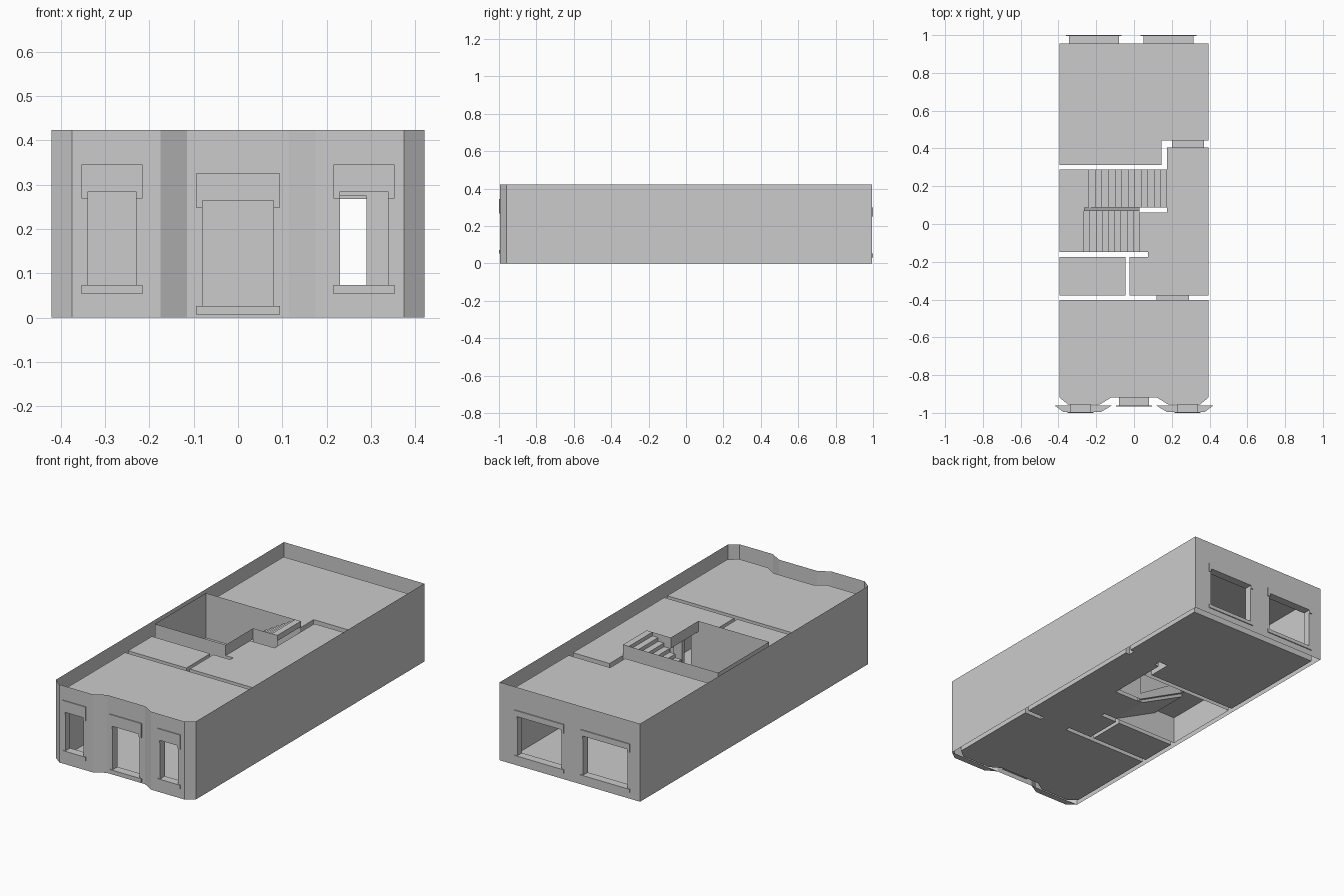
import bpy
import bmesh
from mathutils import Vector

cube = bpy.data.objects.get("Cube")
if cube:
    bpy.data.objects.remove(cube)

plaster = bpy.data.materials.new("plain_grey")
plaster.use_nodes = True
GREY = (0.6, 0.6, 0.6, 1)
plaster.diffuse_color = GREY
plaster.node_tree.nodes["Principled BSDF"].inputs["Base Color"].default_value = GREY

# Levels and main plan lines
TOP, FLOOR, CEIL, LANDING = 0.423, 0.0, 0.365, 0.18
OUTER, SIDE, FRONT, PORCH, BACK, DOOR_TOP = 0.421, 0.395, -0.995, -0.96, 0.995, 0.274

# Openings: x0, x1, z0, z1, and the two wall faces they join
FRONT_WINDOWS = [(-0.338, -0.23, 0.073, 0.284, FRONT, -0.955),
                 (0.23, 0.338, 0.073, 0.284, FRONT, -0.955)]
FRONT_DOOR = (-0.08, 0.08, 0.026, 0.264, PORCH, -0.918)
INNER_DOORS = [(0.12, 0.29, FLOOR, DOOR_TOP, -0.403, -0.378),
               (0.2, 0.37, FLOOR, DOOR_TOP, 0.405, 0.442)]
BACK_WINDOWS = [(-0.345, -0.08, 0.053, 0.267, 0.955, BACK),
                (0.05, 0.315, 0.053, 0.267, 0.955, BACK)]
OPENINGS = FRONT_WINDOWS + [FRONT_DOOR] + INNER_DOORS + BACK_WINDOWS


def finish(name, bm):
    bmesh.ops.remove_doubles(bm, verts=bm.verts, dist=0.0001)
    mesh = bpy.data.meshes.new(name)
    bm.to_mesh(mesh)
    bm.free()
    mesh.materials.append(plaster)
    obj = bpy.data.objects.new(name, mesh)
    bpy.context.collection.objects.link(obj)


def face(bm, points):
    return bm.faces.new([bm.verts.new(p) for p in points])


def wall(bm, p, q, z0, z1):
    """Sheet wall from p to q, leaving out any opening that lies in it."""
    holes = []
    if abs(p[1] - q[1]) < 1e-5:
        lo, hi = sorted((p[0], q[0]))
        holes = [o for o in OPENINGS if lo <= o[0] and o[1] <= hi
                 and min(abs(o[4] - p[1]), abs(o[5] - p[1])) < 1e-5]
    if not holes:
        face(bm, [(*p, z0), (*q, z0), (*q, z1), (*p, z1)])
        return
    xs = sorted({p[0], q[0], *[v for o in holes for v in o[:2]]})
    zs = sorted({z0, z1, *[v for o in holes for v in o[2:4]]})
    for a, b in zip(xs, xs[1:]):
        for c, d in zip(zs, zs[1:]):
            mx, mz = (a + b) / 2, (c + d) / 2
            if any(o[0] < mx < o[1] and o[2] < mz < o[3] for o in holes):
                continue
            y = p[1]
            face(bm, [(a, y, c), (b, y, c), (b, y, d), (a, y, d)])


def room(name, plan, open_edges=()):
    """Floor, ceiling and inner wall faces of one room."""
    bm = bmesh.new()
    face(bm, [(*p, FLOOR) for p in reversed(plan)])
    face(bm, [(*p, CEIL) for p in plan])
    for i, p in enumerate(plan):
        if i not in open_edges:
            wall(bm, p, plan[(i + 1) % len(plan)], FLOOR, CEIL)
    finish(name, bm)


def prism(name, profile, y0, y1):
    """Solid from an x-z profile, extruded along y."""
    bm = bmesh.new()
    f = face(bm, [(x, y0, z) for x, z in profile])
    ext = bmesh.ops.extrude_face_region(bm, geom=[f])
    moved = [v for v in ext["geom"] if isinstance(v, bmesh.types.BMVert)]
    bmesh.ops.translate(bm, verts=moved, vec=Vector((0, y1 - y0, 0)))
    bmesh.ops.recalc_face_normals(bm, faces=bm.faces)
    finish(name, bm)


def block(name, x0, x1, y0, y1, z0, z1):
    prism(name, [(x0, z0), (x1, z0), (x1, z1), (x0, z1)], y0, y1)


def trim(name, o, y0, y1, top, bottom, sill, lip=0.015):
    """Lintel hood with short legs beside the opening, and a sill below it."""
    a, b, foot, head = o[:4]
    prism(name + "_hood", [(a - lip, bottom), (a, bottom), (a, head), (b, head),
                           (b, bottom), (b + lip, bottom), (b + lip, top),
                           (a - lip, top)], y0, y1)
    block(name + "_sill", a - lip, b + lip, y0, y1, sill, foot)


def flight(name, x0, x1, z0, z1, steps, y0, y1, waist=0.03):
    """Stepped top with a sloping soffit."""
    dx, dz = (x1 - x0) / steps, (z1 - z0) / steps
    profile = [(x0, z0)]
    for i in range(steps):
        profile += [(x0 + i * dx, z0 + (i + 1) * dz),
                    (x0 + (i + 1) * dx, z0 + (i + 1) * dz)]
    profile += [(x1, z1 - waist), (x0 + dx, z0)]
    prism(name, profile, y0, y1)


# Outer shell with the two shallow front bays
half_front = [(0.115, PORCH), (0.175, FRONT), (0.375, FRONT), (OUTER, PORCH)]
outline = [(-x, y) for x, y in reversed(half_front)] + half_front
outline += [(OUTER, BACK), (-OUTER, BACK)]
shell = bmesh.new()
for p, q in zip(outline, outline[1:] + outline[:1]):
    wall(shell, p, q, 0, TOP)
for s in (-1, 1):
    face(shell, [(s * x, y, 0) for x, y in half_front])
finish("outer_walls", shell)

# Rooms
half_bay = [(0.12, -0.918), (0.18, -0.955), (0.35, -0.955), (SIDE, -0.918)]
room("front_room", [(-x, y) for x, y in reversed(half_bay)] + half_bay
     + [(SIDE, -0.403), (-SIDE, -0.403)])
room("small_room", [(-SIDE, -0.378), (-0.045, -0.378), (-0.045, -0.174), (-SIDE, -0.174)])
room("hall", [(-0.025, -0.378), (SIDE, -0.378), (SIDE, 0.405), (0.175, 0.405),
              (0.175, 0.062), (0.03, 0.062), (0.03, -0.149), (0.075, -0.149),
              (0.075, -0.174), (-0.025, -0.174)], open_edges=(5,))
room("back_room", [(-SIDE, 0.313), (0.145, 0.313), (0.145, 0.442), (SIDE, 0.442),
                   (SIDE, 0.955), (-SIDE, 0.955)])

# Reveals lining every opening
lining = bmesh.new()
for x0, x1, z0, z1, ya, yb in OPENINGS:
    ring = [(x0, z0), (x1, z0), (x1, z1), (x0, z1)]
    for (a, c), (b, d) in zip(ring, ring[1:] + ring[:1]):
        face(lining, [(a, ya, c), (b, ya, d), (b, yb, d), (a, yb, c)])
finish("opening_reveals", lining)

# Window and door trim
for side, front, back in zip(("right", "left"), FRONT_WINDOWS, BACK_WINDOWS):
    trim(f"{side}_front_window", front, -1.0, FRONT, 0.345, 0.268, 0.053)
    trim(f"{side}_back_window", back, BACK, 1.0, 0.298, 0.25, 0.033)
trim("front_door", FRONT_DOOR, PORCH - 0.005, PORCH, 0.325, 0.248, 0.007)

# Stairwell walls, open to the floors above and below
well = bmesh.new()
wall(well, (-SIDE, -0.149), (0.03, -0.149), FLOOR, TOP)
wall(well, (-SIDE, -0.149), (-SIDE, 0.289), FLOOR, TOP)
wall(well, (-SIDE, 0.289), (0.175, 0.289), FLOOR, TOP)
wall(well, (0.03, 0.087), (0.175, 0.087), FLOOR, TOP)
wall(well, (0.03, -0.149), (0.03, 0.087), CEIL, TOP)
finish("stairwell_walls", well)

# Stairs
flight("lower_flight", 0.03, -0.265, FLOOR, LANDING - 0.018, 9, -0.149, 0.068)
flight("upper_flight", -0.24, 0.175, LANDING, TOP, 12, 0.087, 0.289)
block("stair_landing_back", -SIDE, -0.24, 0.087, 0.289, LANDING - 0.03, LANDING)
block("stair_landing_front", -SIDE, -0.265, -0.149, 0.087, LANDING - 0.03, LANDING)
prism("stair_stringer", [(0.03, FLOOR), (0.03, FLOOR + 0.035),
                         (-0.265, LANDING + 0.035), (-0.265, LANDING - 0.03)], 0.068, 0.087)
